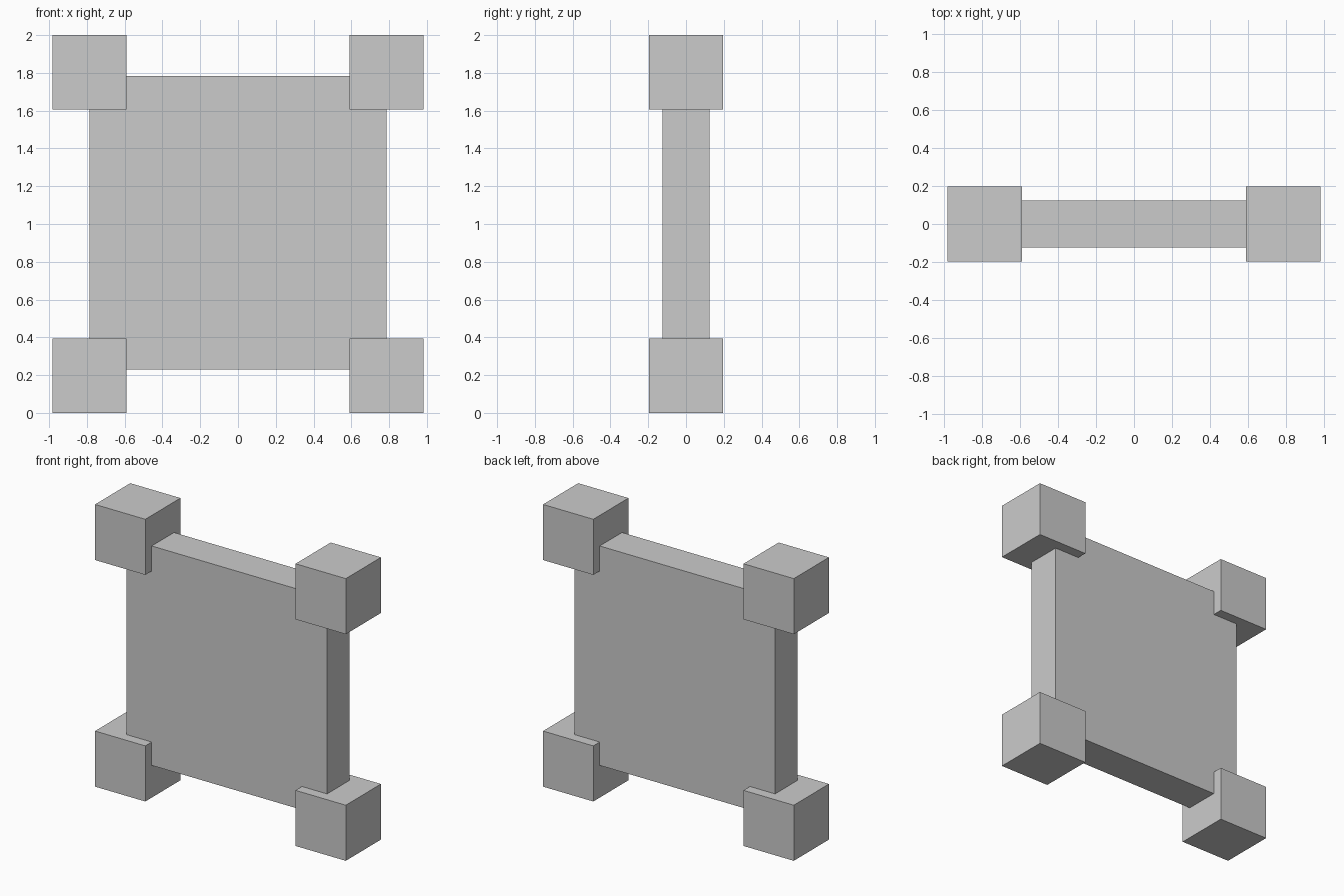
import bpy

if "Cube" in bpy.data.objects:
    bpy.data.objects.remove(bpy.data.objects["Cube"])


def box(name, center, size):
    bpy.ops.mesh.primitive_cube_add(size=1, location=center)
    obj = bpy.context.object
    obj.name = name
    obj.scale = size
    bpy.ops.object.transform_apply(location=False, rotation=False, scale=True)
    return obj


# Central slab
box("panel", (0, 0, 1.006), (1.572, 0.25, 1.555))

# Cube at each corner of the slab
CUBE = 0.394
for side, x in (("left", -0.786), ("right", 0.786)):
    for level, z in (("lower", CUBE / 2), ("upper", 2 - CUBE / 2)):
        box(f"{level}_{side}_corner_block", (x, 0, z), (CUBE, CUBE, CUBE))
